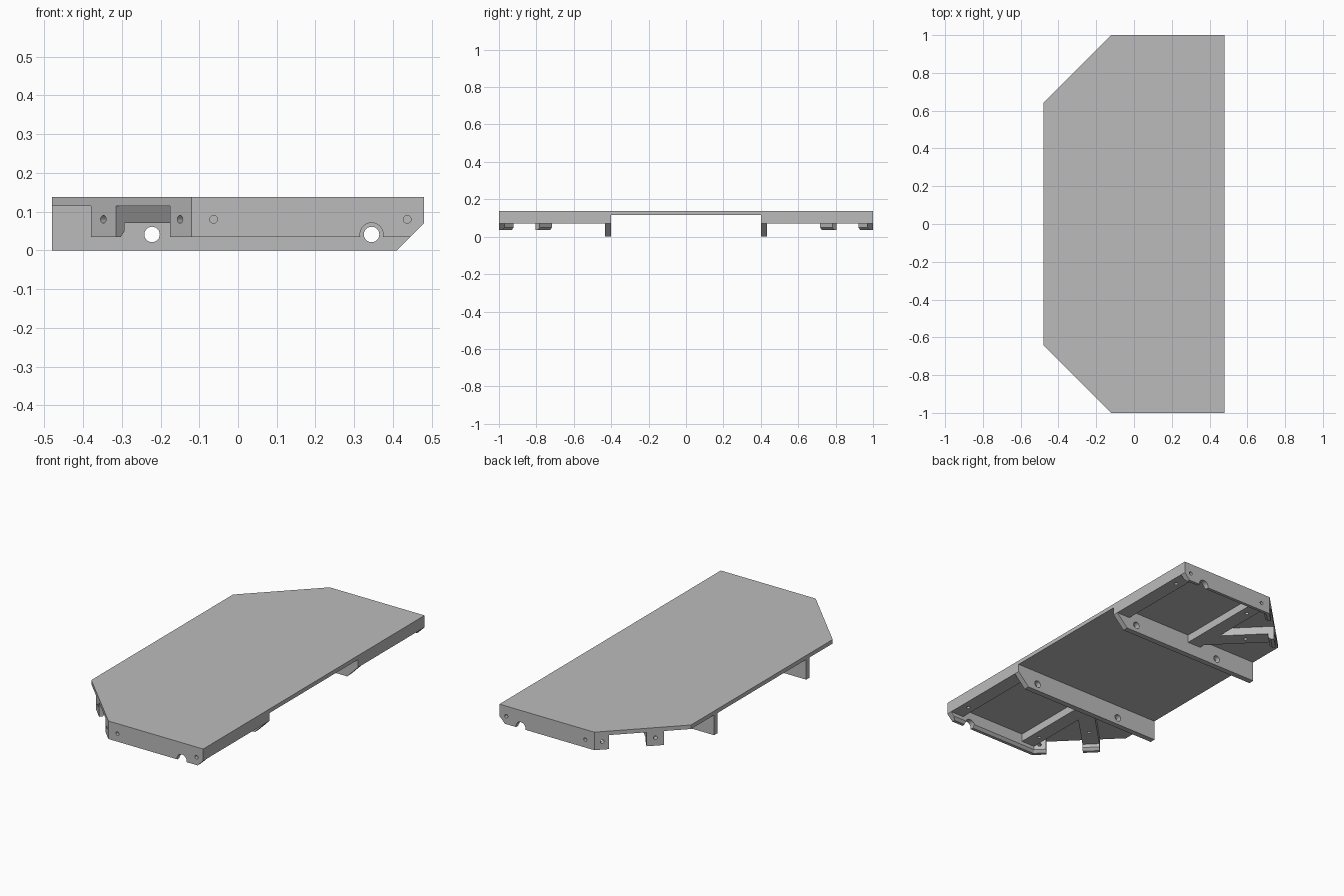
import bpy, bmesh, math
from mathutils import Vector as V

cube = bpy.data.objects.get("Cube")
if cube:
    bpy.data.objects.remove(cube, do_unlink=True)

grey = bpy.data.materials.new("plain grey")
grey.use_nodes = True
COLOUR = (0.5, 0.5, 0.5, 1)
grey.diffuse_color = COLOUR
grey.node_tree.nodes["Principled BSDF"].inputs["Base Color"].default_value = COLOUR

X, Y, Z = V((1, 0, 0)), V((0, 1, 0)), V((0, 0, 1))
TOP, UNDER, BEAM, LOW = 0.138, 0.115, 0.07, 0.035
WALL = 0.032


def prism(name, pts, origin, u, v, sweep):
    """Extrude the outline pts, drawn on axes u and v, along sweep."""
    bm = bmesh.new()
    face = bm.faces.new([bm.verts.new(origin + u * a + v * b) for a, b in pts])
    new = bmesh.ops.extrude_face_region(bm, geom=[face])["geom"]
    bmesh.ops.translate(bm, vec=sweep, verts=[g for g in new if isinstance(g, bmesh.types.BMVert)])
    bmesh.ops.recalc_face_normals(bm, faces=bm.faces)
    mesh = bpy.data.meshes.new(name)
    bm.to_mesh(mesh)
    bm.free()
    mesh.materials.append(grey)
    ob = bpy.data.objects.new(name, mesh)
    bpy.context.collection.objects.link(ob)
    return ob


def rect(a0, a1, b0, b1):
    return [(a0, b0), (a1, b0), (a1, b1), (a0, b1)]


def drill(centre, axis, radius, length):
    """Round cutter centred on a point."""
    axis = axis.normalized()
    u = X if abs(axis.z) > 0.9 else Z.cross(axis)
    ring = [(radius * math.cos(i * math.tau / 24), radius * math.sin(i * math.tau / 24))
            for i in range(24)]
    return prism("cutter", ring, V(centre) - axis * length / 2, u, axis.cross(u), axis * length)


def cut(ob, cutters):
    bpy.context.view_layer.objects.active = ob
    for c in cutters:
        mod = ob.modifiers.new("cut", "BOOLEAN")
        mod.operation, mod.solver, mod.object = "DIFFERENCE", "EXACT", c
        bpy.ops.object.modifier_apply(modifier=mod.name)
        bpy.data.objects.remove(c, do_unlink=True)


# Deck with two clipped corners
prism("deck", [(-0.48, -0.64), (-0.12, -1), (0.48, -1), (0.48, 1), (-0.12, 1), (-0.48, 0.64)],
      Z * UNDER, X, Y, Z * (TOP - UNDER))

# Wall section with a bevelled inner lower edge: (inward distance, height)
wall = [(0, LOW), (0.018, LOW), (WALL, 0.05), (WALL, UNDER), (0, UNDER)]

for s, side in ((-1, "front"), (1, "back")):
    inward = Y * -s

    # Deep cross rib with one clipped end and two round holes
    rib = prism(side + "_rib", [(-0.48, 0), (0.41, 0), (0.48, 0.07), (0.48, UNDER), (-0.48, UNDER)],
                Y * s * 0.4, X, Z, Y * s * 0.032)
    cut(rib, [drill((x, s * 0.416, 0.041), Y, 0.02, 0.2) for x in (-0.222, 0.345)])

    # End wall with clipped corner, cable notch and screw holes
    end = prism(side + "_end_wall", wall, V((-0.12, s, 0)), inward, Z, X * 0.6)
    wedge = prism("cutter", [(0.39, -0.02), (0.6, -0.02), (0.6, 0.19)],
                  Y * (s - 0.1), X, Z, Y * 0.2)
    holes = [drill((x, s, 0.08), Y, 0.01, 0.1) for x in (-0.063, 0.437)]
    cut(end, [wedge, drill((0.345, s, 0.041), Y, 0.03, 0.2)] + holes)

    # Straight beams under the deck, each with a screw hole below
    for name, x0, x1, hx in (("inner", -0.105, -0.02, -0.063), ("edge", 0.395, 0.48, 0.437)):
        beam = prism(side + "_" + name + "_beam", rect(x0, x1, BEAM, UNDER),
                     Y * s * 0.432, X, Z, Y * s * (0.968 - 0.432))
        cut(beam, [drill((hx, s * 0.875, BEAM), Z, 0.01, 0.05)])

    # Tabs along the clipped corner
    corner = V((-0.12, s, 0))
    along = V((-1, -s, 0)).normalized()
    inner = V((1, -s, 0)).normalized()
    for name, start, end_at, hole in (("corner", 0, 0.078, 0.042), ("middle", 0.276, 0.368, 0.322)):
        tab = prism(side + "_" + name + "_tab", wall, corner + along * start,
                    inner, Z, along * (end_at - start))
        cut(tab, [drill(corner + along * hole + Z * 0.08, inner, 0.01, 0.1)])

    # Diagonal beam from the middle tab to the inner beam
    brace = prism(side + "_diagonal_beam", rect(0.276, 0.368, BEAM, UNDER),
                  corner + inner * WALL, along, Z, inner * 0.358)
    cut(brace, [drill(corner + along * 0.322 + inner * 0.16 + Z * BEAM, Z, 0.01, 0.05)])
